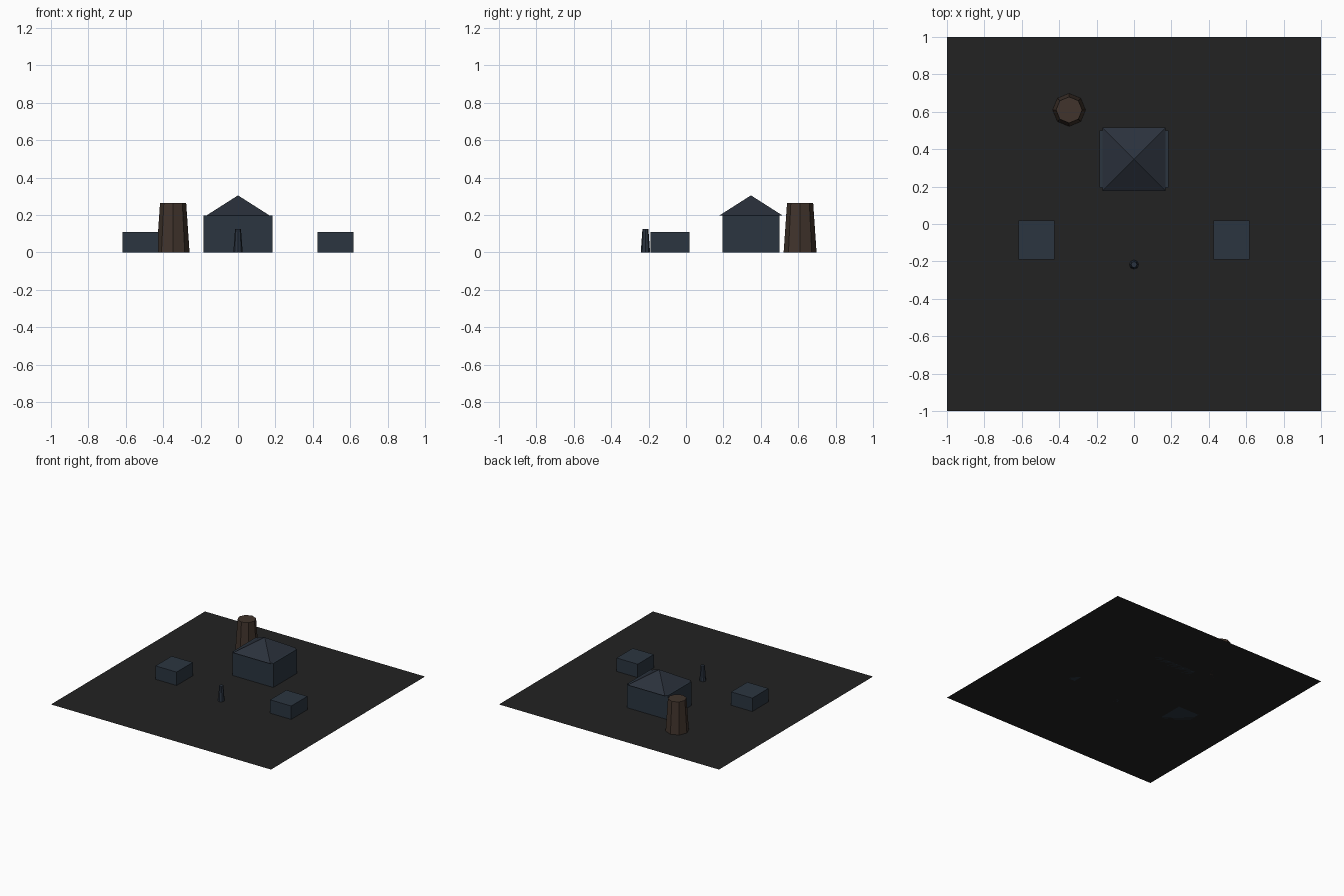
import bpy, math

if "Cube" in bpy.data.objects:
    bpy.data.objects.remove(bpy.data.objects["Cube"])


def mat(name, rgb):
    m = bpy.data.materials.new(name)
    m.diffuse_color = (*rgb, 1)
    m.use_nodes = True
    m.node_tree.nodes["Principled BSDF"].inputs["Base Color"].default_value = m.diffuse_color
    return m


ground_mat = mat("charcoal ground", (0.016, 0.016, 0.016))
wall_mat = mat("slate blue wall", (0.024, 0.036, 0.051))
roof_mat = mat("dark slate roof", (0.024, 0.031, 0.045))
tower_mat = mat("dark brown", (0.052, 0.034, 0.025))
post_mat = mat("dark blue post", (0.024, 0.034, 0.051))


def finish(name, m):
    o = bpy.context.object
    o.name = name
    o.data.materials.append(m)
    return o


def box(name, x, y, w, d, h, m):
    bpy.ops.mesh.primitive_cube_add(size=1, location=(x, y, h / 2))
    o = finish(name, m)
    o.scale = (w, d, h)


def cone(name, x, y, z, r1, r2, h, sides, turn, m):
    bpy.ops.mesh.primitive_cone_add(vertices=sides, radius1=r1, radius2=r2, depth=h,
                                    location=(x, y, z + h / 2), rotation=(0, 0, turn))
    return finish(name, m)


# Flat ground sheet
bpy.ops.mesh.primitive_plane_add(size=2)
finish("ground", ground_mat)

# Main house with pyramid roof
box("main_house", 0, 0.347, 0.37, 0.305, 0.197, wall_mat)
cone("main_roof", 0, 0.347, 0.197, 0.24, 0, 0.108, 4, math.pi / 4, roof_mat)

# Two low side huts
for side, label in ((-1, "left"), (1, "right")):
    box(label + "_hut", side * 0.521, -0.085, 0.192, 0.21, 0.11, wall_mat)

# Tapered tower behind the house
cone("tower", -0.347, 0.61, 0, 0.088, 0.07, 0.263, 8, 0, tower_mat)

# Small tapered post in front
cone("post", 0, -0.217, 0, 0.025, 0.016, 0.124, 8, 0, post_mat)
